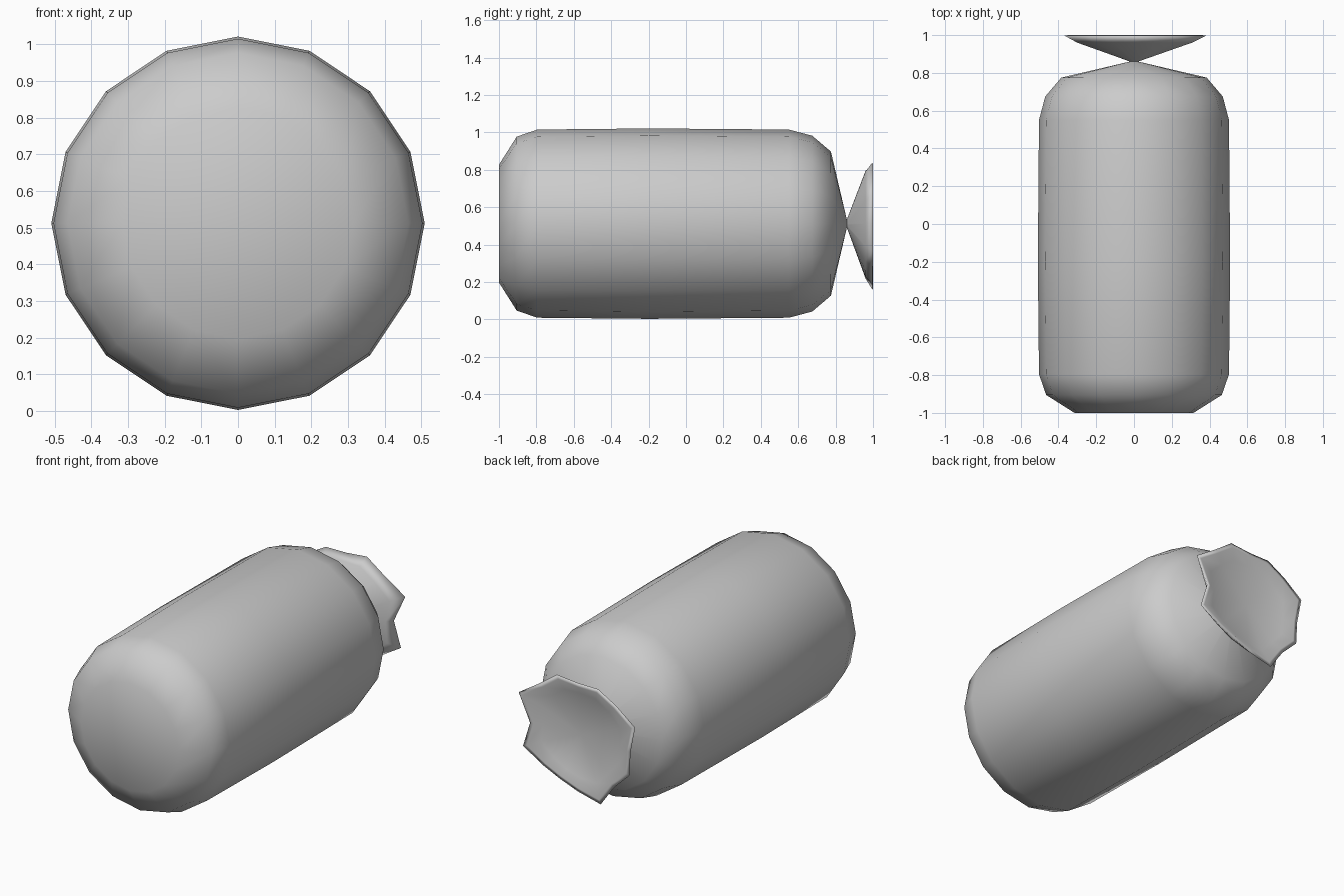
import bpy, bmesh
from math import cos, sin, pi

if "Cube" in bpy.data.objects:
    bpy.data.objects.remove(bpy.data.objects["Cube"])

SIDES = 16
AXIS_Z = 0.512


def loft(name, rings, end_start=None, end_finish=None):
    """Skin rings along y; each ring is (y, radius or list of radii)."""
    bm = bmesh.new()
    loops = []
    for y, r in rings:
        radii = r if isinstance(r, list) else [r] * SIDES
        loops.append([bm.verts.new((rad * cos(2 * pi * i / SIDES), y,
                                    AXIS_Z + rad * sin(2 * pi * i / SIDES)))
                      for i, rad in enumerate(radii)])
    for a, b in zip(loops, loops[1:]):
        for i in range(SIDES):
            j = (i + 1) % SIDES
            bm.faces.new((a[i], a[j], b[j], b[i]))
    # close the ends with fans
    for y, loop in ((end_start, loops[0]), (end_finish, loops[-1])):
        if y is not None:
            c = bm.verts.new((0, y, AXIS_Z))
            for i in range(SIDES):
                bm.faces.new((loop[i], loop[(i + 1) % SIDES], c))
    bmesh.ops.recalc_face_normals(bm, faces=bm.faces)
    mesh = bpy.data.meshes.new(name)
    bm.to_mesh(mesh)
    bm.free()
    for p in mesh.polygons:
        p.use_smooth = True
    ob = bpy.data.objects.new(name, mesh)
    bpy.context.collection.objects.link(ob)
    return ob


# Rounded cylindrical body, drawn in to a narrow neck at the back
loft("casing_body", [(-1.0, 0.315), (-0.905, 0.465), (-0.795, 0.503),
                     (-0.2, 0.509), (0.55, 0.503), (0.675, 0.47),
                     (0.775, 0.385), (0.86, 0.022)], end_start=-1.0)

# Crumpled, flared end beyond the neck, with a shallow dished back
rim = [0.31, 0.415, 0.35, 0.355, 0.315, 0.34, 0.35, 0.40,
       0.34, 0.36, 0.33, 0.385, 0.32, 0.30, 0.32, 0.385]
loft("tied_end", [(0.86, 0.022), (0.96, [r * 0.5 + 0.125 for r in rim]),
                  (0.998, rim), (1.0, [r * 0.93 for r in rim]),
                  (0.975, [r * 0.4 + 0.12 for r in rim])], end_finish=0.965)
